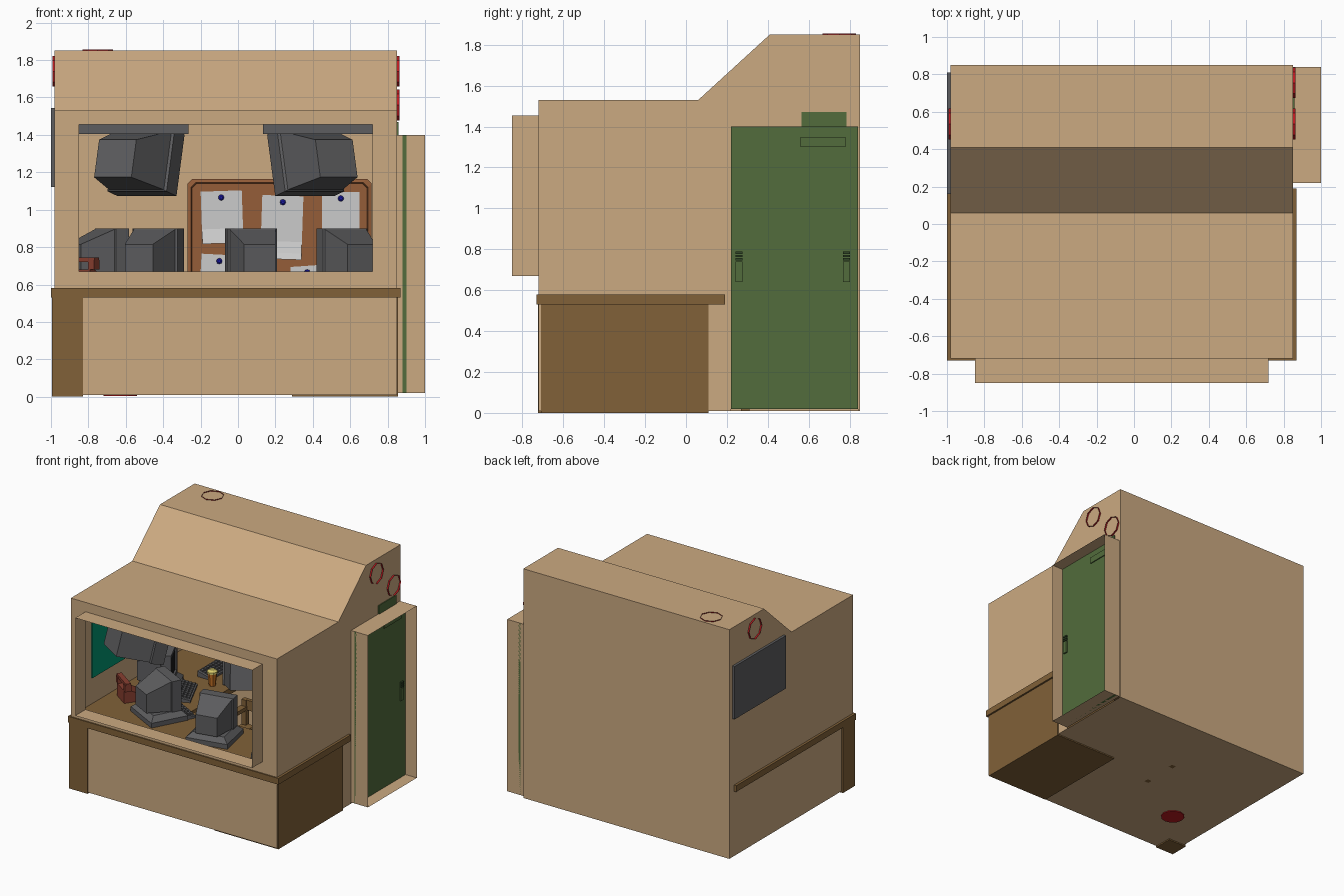
import bpy, bmesh, math
from mathutils import Matrix, Vector

if "Cube" in bpy.data.objects:
    bpy.data.objects.remove(bpy.data.objects["Cube"])
R = math.radians

def mat(name, r, g, b):
    m = bpy.data.materials.new(name)
    m.diffuse_color = (r, g, b, 1)
    m.use_nodes = True
    m.node_tree.nodes["Principled BSDF"].inputs["Base Color"].default_value = m.diffuse_color
    return m
TAN = mat("tan", .60, .40, .22)
WOOD = mat("wood", .22, .12, .04)
CORK = mat("cork", .30, .11, .04)
GREEN = mat("green", .085, .15, .045)
DKGREEN = mat("dark_green", .03, .06, .02)
RED = mat("red", .5, .01, .015)
BRICK = mat("brick", .25, .05, .03)
GREY = mat("grey", .11, .11, .115)
BLACK = mat("black", .01, .01, .01)
TEAL = mat("teal", .0, .30, .16)
WHITE = mat("white", .6, .6, .6)
BLUE = mat("blue", .01, .01, .4)
ORANGE = mat("orange", .6, .18, .02)
YELLOW = mat("yellow", .7, .6, .15)

def finish(name, bm, m, M=Matrix()):
    me = bpy.data.meshes.new(name)
    bm.to_mesh(me)
    bm.free()
    me.materials.append(m)
    o = bpy.data.objects.new(name, me)
    o.matrix_world = M
    bpy.context.collection.objects.link(o)
    return o

def boxes(name, lst, m, M=Matrix()):
    # each box: x0, x1, y0, y1, z0, z1
    bm = bmesh.new()
    for x0, x1, y0, y1, z0, z1 in lst:
        bmesh.ops.create_cube(bm, size=1, matrix=Matrix.Translation(
            ((x0+x1)/2, (y0+y1)/2, (z0+z1)/2)) @ Matrix.Diagonal((x1-x0, y1-y0, z1-z0, 1)))
    return finish(name, bm, m, M)

def polys(name, faces, m, M=Matrix()):
    bm = bmesh.new()
    for f in faces:
        bm.faces.new([bm.verts.new(p) for p in f])
    bmesh.ops.remove_doubles(bm, verts=bm.verts, dist=1e-4)
    bmesh.ops.recalc_face_normals(bm, faces=bm.faces)
    return finish(name, bm, m, M)

def loft(name, rings, m, M=Matrix(), caps=True):
    n = len(rings[0])
    f = [[a[i], a[(i+1) % n], b[(i+1) % n], b[i]]
         for a, b in zip(rings, rings[1:]) for i in range(n)]
    if caps:
        f += [rings[0], rings[-1]]
    return polys(name, f, m, M)

def disc(r, z, n):
    return [(r*math.cos(2*math.pi*i/n), r*math.sin(2*math.pi*i/n), z) for i in range(n)]

def place(x, y, z, yaw=0, tilt=0):
    return Matrix.Translation((x, y, z)) @ Matrix.Rotation(R(yaw), 4, 'Z') @ Matrix.Rotation(R(tilt), 4, 'X')

# Room shell: single-sided profile with window and door openings
X0, X1 = -.98, .85
prof = [(-.72, .01), (.85, .01), (.85, 1.85), (.41, 1.85), (.06, 1.53), (-.72, 1.53)]
f = [[(X0, *a), (X0, *b), (X1, *b), (X1, *a)] for a, b in zip(prof, prof[1:])]
f.append([(X0, *p) for p in prof])
side = [(-.72, .01), (.22, .01), (.22, 1.4), (.84, 1.4), (.84, .01)] + prof[1:]
f.append([(X1, *p) for p in side])
wx0, wx1, wz0, wz1 = -.85, .72, .67, 1.455
outer = [(X0, .01), (X1, .01), (X1, 1.53), (X0, 1.53)]
inner = [(wx0, wz0), (wx1, wz0), (wx1, wz1), (wx0, wz1)]
for i in range(4):
    j = (i+1) % 4
    f.append([(p[0], -.72, p[1]) for p in (outer[i], outer[j], inner[j], inner[i])])
polys("room_shell", f, TAN)

# Window surround and door alcove: open sleeves
loft("window_surround", [[(x, y, z) for x, z in inner] for y in (-.72, -.85)], TAN, caps=False)
dr = [(.22, .02), (.84, .02), (.84, 1.4), (.22, 1.4)]
loft("door_surround", [[(x, *p) for p in dr] for x in (.85, 1.0)], TAN, caps=False)

# Door, slot, handles and sign over the door
boxes("door", [(.88, .90, .22, .84, .02, 1.4)], GREEN)
boxes("door_slot", [(.90, .908, .56, .78, 1.30, 1.35)], GREEN)
for n, y in (("front", .26), ("rear", .785)):
    boxes("door_handle_" + n, [(.90, .912, y-.017, y+.017, .64, .74)], GREEN)
    boxes("door_handle_grip_" + n, [(.90, .914, y-.017, y+.017, .745+i*.016, .757+i*.016) for i in range(3)], DKGREEN)
boxes("door_sign", [(.845, .857, .565, .785, 1.395, 1.47)], GREEN)

# Wall fixtures: open red rings and grey side panel
for n, (x, y, z, ax) in {"right_upper": (.852, .535, 1.74, 'Y'), "right_lower": (.852, .755, 1.56, 'Y'),
                         "left": (-.982, .535, 1.74, 'Y'), "roof": (-.75, .75, 1.845, 'Z')}.items():
    rot = Matrix.Rotation(R(90), 4, 'Y') if ax == 'Y' else Matrix()
    loft("red_ring_" + n, [disc(.082, -.011, 8), disc(.082, .011, 8)], RED,
         Matrix.Translation((x, y, z)) @ rot, caps=False)
boxes("side_panel", [(-1.0, -.965, .16, .81, 1.12, 1.545)], GREY)
boxes("teal_panel", [(-.979, -.97, -.46, -.05, .79, 1.3)], TEAL)

# Counter with two arms, and its supports
out = [(-1, -.73), (.87, -.73), (.87, .19), (.27, .19), (.27, -.15), (-.31, -.15), (-.31, .79), (-1, .79)]
loft("counter_top", [[(x, y, z) for x, y in out] for z in (.53, .58)], WOOD)
boxes("counter_pedestal", [(.29, .856, -.71, .11, 0, .53)], WOOD)
boxes("counter_leg", [(-.995, -.83, -.724, -.57, 0, .53)], WOOD)

# Computer monitors: tapered case, bezel and dark screen facing local +y
def ring(y, w, z0, z1):
    return [(-w, y, z0), (w, y, z0), (w, y, z1), (-w, y, z1)]

def monitor(name, M, s=1):
    M = M @ Matrix.Scale(s, 4)
    loft(name + "_case", [ring(-.15, .085, .01, .16), ring(.03, .125, .005, .24), ring(.035, .135, 0, .245),
         ring(.11, .135, 0, .245), ring(.11, .112, .025, .22), ring(.095, .105, .03, .21)], GREY, M)
    polys(name + "_screen", [ring(.097, .105, .03, .21)], BLACK, M)

def base(name, M, w, d, h):
    loft(name, [[(-w*k, -d*k, z), (w*k, -d*k, z), (w*k, d*k, z), (-w*k, d*k, z)]
         for k, z in ((1, 0), (1, h*.5), (.75, h))], GREY, M)

for n, x, y, yaw in (("left", -.74, .06, -65), ("centre_left", -.46, -.34, -28),
                     ("centre", .085, -.42, 12), ("right", .59, -.36, 28)):
    base("monitor_base_" + n, place(x, y, .58, yaw), .165, .15, .075)
    monitor("monitor_" + n, place(x, y, .655, yaw))

# Ceiling monitors on mounting plates
for n, s in (("left", -1), ("right", 1)):
    cx = -.065 + s*.50
    boxes("ceiling_mount_" + n, [(cx-.30, cx+.30, -.66, -.36, 1.405, 1.525)], GREY)
    monitor("ceiling_monitor_" + n, place(cx, -.5, 1.11, s*32, -14), 1.38)

# Keyboards with rows of keys
for n, x, y, yaw in (("a", -.52, .08, -65), ("b", -.56, .52, -90), ("c", -.38, -.2, -28)):
    M = place(x, y, .58, yaw)
    loft("keyboard_" + n, [[(s, -.06, 0), (s, .06, 0), (s, .06, .015), (s, -.06, .045)] for s in (-.15, .15)], GREY, M)
    boxes("keys_" + n, [(-.135+i*.034, -.109+i*.034, -.048+j*.026, -.028+j*.026, .02, .049-j*.006)
          for i in range(8) for j in range(4)], GREY, M)

# Telephone
M = place(-.8, -.2, .58, -35)
loft("telephone_body", [[(s, -.09, 0), (s, .09, 0), (s, .09, .03), (s, -.05, .10), (s, -.09, .10)] for s in (-.075, .075)], BRICK, M)
boxes("telephone_handset", [(-.1, .1, -.085, -.045, .14, .165), (-.1, -.06, -.09, -.04, .1, .15),
      (.06, .1, -.09, -.04, .1, .15)], BRICK, M)

# Drink cup with lid
M = place(-.445, .31, .58)
loft("cup", [disc(.025, 0, 8), disc(.036, .10, 8)], ORANGE, M)
loft("cup_lid", [disc(.04, .10, 8), disc(.04, .115, 8), disc(.02, .13, 8)], YELLOW, M)

# Waste bin under the counter
loft("waste_bin", [disc(.11, .22, 12), disc(.09, .004, 12), disc(.001, .004, 12)], RED, place(-.63, -.29, 0), caps=False)

# Wooden chair
boxes("chair", [(-.16, .16, -.02, .30, .32, .36), (-.16, .16, .28, .31, .48, .56)] +
      [(x-.02, x+.02, y-.02, y+.02, .01, h) for x in (-.14, .14) for y, h in ((0, .48), (.29, .56))] +
      [(x-.025, x+.025, -.02, .30, .48, .51) for x in (-.14, .14)], WOOD)

# Pin board with raised chamfered frame
def oct_ring(x0, x1, z0, z1, c, y):
    return [(x0+c, y, z0), (x1-c, y, z0), (x1, y, z0+c), (x1, y, z1-c),
            (x1-c, y, z1), (x0+c, y, z1), (x0, y, z1-c), (x0, y, z0+c)]
def br(i, y):
    return oct_ring(-.27+i, .715-i, .45+i, 1.165-i, .025, y)
loft("pin_board", [br(0, .849), br(0, .825), br(.02, .82), br(.025, .835)], CORK)

# Papers with curled lower edge, each held by a pin
for i, (x, top, w, h, rot) in enumerate(((-.09, 1.1, .22, .28, -2), (.24, 1.075, .22, .34, 2), (.55, 1.095, .2, .29, 0),
                                         (-.1, .76, .19, .25, 3), (.37, .7, .18, .2, -4))):
    M = Matrix.Translation((x, .83, top)) @ Matrix.Rotation(R(rot), 4, 'Y')
    rows = [[(s*w/2, y, -h*k) for s in (-1, 1)] for k, y in ((0, 0), (.72, 0), (.9, -.015), (1, -.04))]
    polys(f"paper_{i}", [[a[0], a[1], b[1], b[0]] for a, b in zip(rows, rows[1:])], WHITE, M)
    loft(f"pin_{i}", [disc(.016, 0, 8), disc(.016, .02, 8), disc(.008, .026, 8)], BLUE,
         Matrix.Translation((x, .83, top-.035)) @ Matrix.Rotation(R(90), 4, 'X'))
